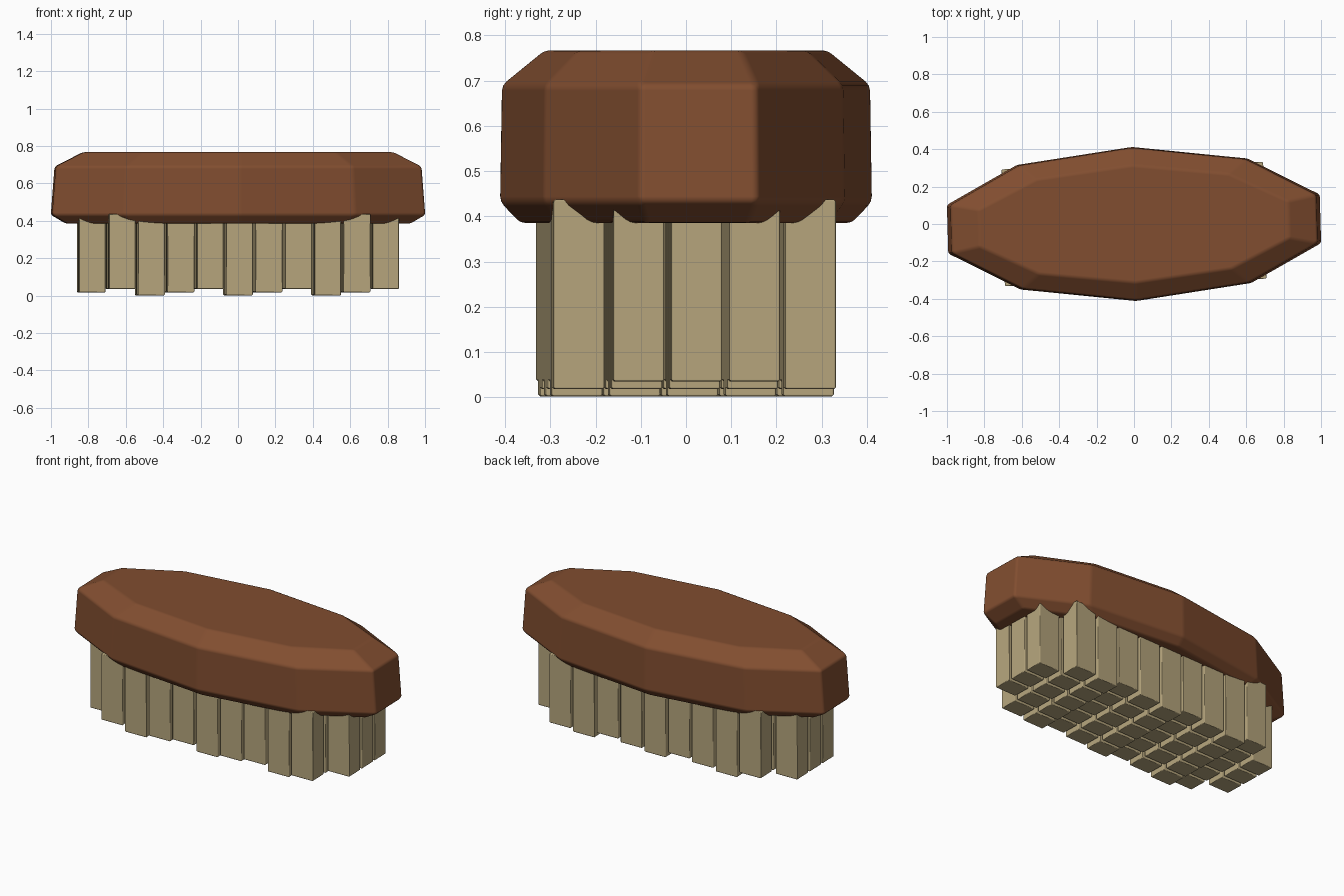
import bpy, bmesh
from mathutils import Matrix, Vector

if "Cube" in bpy.data.objects:
    bpy.data.objects.remove(bpy.data.objects["Cube"], do_unlink=True)

TURN = 0.028  # slight twist of the whole brush about z


def material(name, rgb):
    m = bpy.data.materials.new(name)
    m.use_nodes = True
    m.diffuse_color = (*rgb, 1)
    m.node_tree.nodes["Principled BSDF"].inputs["Base Color"].default_value = (*rgb, 1)
    return m


def finish(bm, name, mat, width, segments):
    bmesh.ops.recalc_face_normals(bm, faces=bm.faces)
    mesh = bpy.data.meshes.new(name)
    bm.to_mesh(mesh)
    bm.free()
    mesh.materials.append(mat)
    mesh.shade_smooth()
    ob = bpy.data.objects.new(name, mesh)
    bpy.context.collection.objects.link(ob)
    ob.rotation_euler.z = TURN
    bevel = ob.modifiers.new("soft_edges", "BEVEL")
    bevel.width = width
    bevel.segments = segments
    bevel.limit_method = "ANGLE"
    bevel.angle_limit = 0.1
    bevel.harden_normals = True
    return ob


wood = material("brown_wood", (0.22, 0.075, 0.029))
straw = material("straw_bristle", (0.47, 0.38, 0.205))

# Wooden handle: ten-sided outline lofted through four levels
half = [(0.998, 0.13), (0.618, 0.333), (0, 0.412), (-0.618, 0.333), (-0.998, 0.13)]
outline = half + [(-x, -y) for x, y in half]
levels = [(0.385, 0.92, 0.89), (0.432, 1, 1), (0.69, 0.98, 0.99), (0.767, 0.83, 0.76)]
bm = bmesh.new()
rings = [[bm.verts.new((x * sx, y * sy, z)) for x, y in outline] for z, sx, sy in levels]
bm.faces.new(rings[0])
bm.faces.new(rings[-1])
for low, high in zip(rings, rings[1:]):
    for i in range(len(low)):
        j = (i + 1) % len(low)
        bm.faces.new((low[i], low[j], high[j], high[i]))
finish(bm, "handle", wood, 0.012, 2)

# Bristle tufts: eleven columns of five rows, end columns short, three lengths
bm = bmesh.new()
TOP = 0.437
for col in range(-5, 6):
    bottom = (0.002, 0.018, 0.035)[col % 3]
    reach = 1 if abs(col) == 5 else 2
    for row in range(-reach, reach + 1):
        centre = Vector((col * 0.157, row * 0.128, (TOP + bottom) / 2))
        size = Matrix.Diagonal((0.143, 0.112, TOP - bottom, 1))
        bmesh.ops.create_cube(bm, size=1, matrix=Matrix.Translation(centre) @ size)
finish(bm, "bristles", straw, 0.004, 1)
